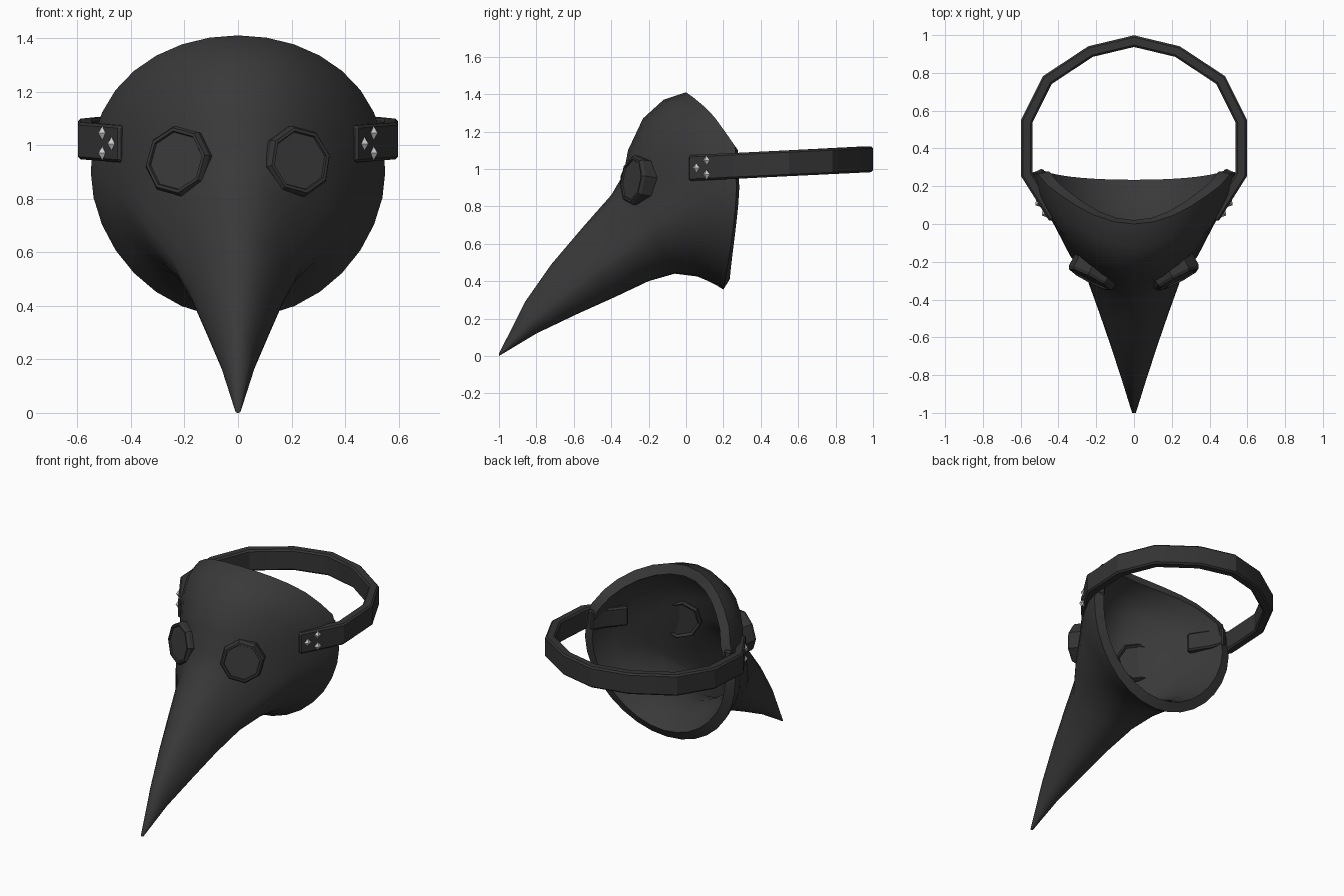
import bpy, bmesh, math
from mathutils import Vector, Matrix

if "Cube" in bpy.data.objects:
    bpy.data.objects.remove(bpy.data.objects["Cube"])


def material(name, rgb):
    m = bpy.data.materials.new(name)
    m.diffuse_color = (*rgb, 1)
    m.use_nodes = True
    m.node_tree.nodes["Principled BSDF"].inputs["Base Color"].default_value = m.diffuse_color
    return m


LEATHER = material("dark_leather", (0.041, 0.041, 0.041))
STRAP = material("strap_leather", (0.035, 0.035, 0.035))
METAL = material("pale_metal", (0.6, 0.6, 0.6))


def finish(name, bm, mat, mods=(), angle=35):
    """Turn a bmesh into a named object, apply modifiers and shade it."""
    me = bpy.data.meshes.new(name)
    bm.to_mesh(me)
    bm.free()
    me.materials.append(mat)
    ob = bpy.data.objects.new(name, me)
    bpy.context.collection.objects.link(ob)
    bpy.ops.object.select_all(action='DESELECT')
    ob.select_set(True)
    bpy.context.view_layer.objects.active = ob
    for kind, props in mods:
        if "vertex_group" in props:
            group = ob.vertex_groups.new(name=props["vertex_group"])
            for v in me.vertices:
                group.add([v.index], min(1, max(0.03, (v.co.y + 1) / 0.75)), 'REPLACE')
        mod = ob.modifiers.new(kind, kind)
        for k, val in props.items():
            setattr(mod, k, val)
        bpy.ops.object.modifier_apply(modifier=mod.name)
    bpy.ops.object.shade_smooth_by_angle(angle=math.radians(angle))
    return ob


# Mask shell: loft of rings, each (top y,z, side x,y,z, bottom y,z)
STATIONS = [
    (-1.00, 0.012, 0.010, -1.00, 0.006, -1.00, 0.00),
    (-0.86, 0.29, 0.066, -0.82, 0.19, -0.80, 0.12),
    (-0.72, 0.49, 0.125, -0.64, 0.33, -0.58, 0.225),
    (-0.55, 0.69, 0.180, -0.48, 0.46, -0.38, 0.315),
    (-0.40, 0.86, 0.245, -0.30, 0.58, -0.20, 0.40),
    (-0.335, 0.97, 0.340, -0.165, 0.70, -0.06, 0.44),
    (-0.31, 1.10, 0.420, -0.01, 0.80, 0.06, 0.425),
    (-0.23, 1.27, 0.480, 0.10, 0.86, 0.12, 0.40),
    (-0.12, 1.37, 0.530, 0.19, 0.89, 0.16, 0.38),
    (0.00, 1.41, 0.550, 0.27, 0.90, 0.20, 0.355),
]
UPPER_POWER = [1.5, 1.5, 1.5, 1.8, 2.2, 2.3, 2.0, 1.7, 2.0, 2.4]
HALF = 16
bm = bmesh.new()
rings = []
for i, (ty, tz, sx, sy, sz, by, bz) in enumerate(STATIONS):
    ring = []
    for k in range(2 * HALF):
        a = math.pi * k / HALF
        c, s = math.cos(a), math.sin(a)
        py, pz = (ty, tz) if c > 0 else (by, bz)
        y = sy + (py - sy) * abs(c) ** (UPPER_POWER[i] if c > 0 else 1.6)
        z = sz + (pz - sz) * abs(c) ** ((0.87 if i > 6 else 0.95) if c > 0 else 1.06)
        if i == len(STATIONS) - 1:          # small notch above each strap
            if 1.14 < z < 1.19:
                y -= 0.07
            elif 1.10 < z < 1.14:
                y += 0.02
        ring.append(bm.verts.new((sx * s, y, z)))
    rings.append(ring)
for r0, r1 in zip(rings, rings[1:]):
    for k in range(2 * HALF):
        n = (k + 1) % (2 * HALF)
        bm.faces.new((r0[k], r0[n], r1[n], r1[k]))
bm.faces.new(rings[0])
bmesh.ops.recalc_face_normals(bm, faces=bm.faces)
if sum(f.normal.x * f.calc_center_median().x for f in bm.faces) < 0:
    bmesh.ops.reverse_faces(bm, faces=bm.faces)
finish("mask_shell", bm, LEATHER,
       [('SOLIDIFY', dict(thickness=0.065, offset=-1, vertex_group="thickness"))], 50)


# Eyepieces: octagonal frame with a recessed lens, passing through the shell
def eyepiece(side):
    name = "left" if side < 0 else "right"
    normal = Vector((side * 0.46, -0.88, 0.13)).normalized()
    place = Matrix.Translation((side * 0.222, -0.272, 0.94)) @ \
        normal.to_track_quat('Z', 'Y').to_matrix().to_4x4()
    sides = 8
    profile = [(0.106, 0.012), (0.112, 0.026), (0.124, 0.026), (0.134, 0.010),
               (0.134, -0.085), (0.122, -0.10), (0.106, -0.085)]
    bm = bmesh.new()
    loops = [[bm.verts.new((r * math.cos(t), r * math.sin(t), h)) for r, h in profile]
             for t in (2 * math.pi * (j + 0.2) / sides for j in range(sides))]
    for j in range(sides):
        p, q = loops[j], loops[(j + 1) % sides]
        for k in range(len(profile)):
            n = (k + 1) % len(profile)
            bm.faces.new((p[k], q[k], q[n], p[n]))
    bmesh.ops.recalc_face_normals(bm, faces=bm.faces)
    bm.transform(place)
    finish(name + "_eye_frame", bm, STRAP, angle=25)
    bm = bmesh.new()
    bmesh.ops.create_cone(bm, cap_ends=True, segments=24, radius1=0.112, radius2=0.112, depth=0.105,
                          matrix=place @ Matrix.Translation((0, 0, -0.035)))
    finish(name + "_eye_lens", bm, LEATHER, angle=25)


# Straps: a rectangular section swept along a flat path
def sweep(name, path, height, thick, base=1.003, slope=0.05):
    pts = [Vector(p) for p in path]
    bm = bmesh.new()
    rows = []
    for i, p in enumerate(pts):
        d0 = (p - pts[max(i - 1, 0)]).normalized()
        d1 = (pts[min(i + 1, len(pts) - 1)] - p).normalized()
        d = (d0 + d1).normalized()
        n = Vector((d.y, -d.x)) * thick / 2 / max(0.5, d.dot(d0 if i else d1))
        zc = base + slope * p.y
        rows.append([bm.verts.new((p.x + n.x * u, p.y + n.y * u, zc + v * height / 2))
                     for u, v in ((1, 1), (1, -1), (-1, -1), (-1, 1))])
    for r, q in zip(rows, rows[1:]):
        for k in range(4):
            bm.faces.new((r[k], r[(k + 1) % 4], q[(k + 1) % 4], q[k]))
    bm.faces.new(rows[0])
    bm.faces.new(rows[-1])
    bmesh.ops.recalc_face_normals(bm, faces=bm.faces)
    finish(name, bm, STRAP, [('BEVEL', dict(width=0.01, segments=1, limit_method='ANGLE',
                                            angle_limit=math.radians(50)))], 25)


half_path = [(0.42, 0.027), (0.568, 0.262), (0.568, 0.543), (0.459, 0.762), (0.230, 0.913)]
sweep("head_strap", half_path + [(0, 0.968)] + [(-x, y) for x, y in reversed(half_path)],
      0.138, 0.06)

# Inner strap tabs and diamond rivets on both sides
for side in (-1, 1):
    name = "left" if side < 0 else "right"
    eyepiece(side)
    sweep(name + "_inner_tab", [(side * 0.375, 0.08), (side * 0.465, 0.20), (side * 0.505, 0.285)],
          0.125, 0.05, 1.01)
    along = Vector((side * 0.148, 0.235, 0)).normalized()
    out = Vector((side * 0.235, -0.148, 0)).normalized()
    bm = bmesh.new()
    for y, z in ((0.11, 1.045), (0.055, 1.005), (0.11, 0.97)):
        c = Vector((side * 0.42, 0.027, 0)) + along * ((y - 0.012) / along.y) + out * 0.0295
        c.z = z
        base = [bm.verts.new(c + e) for e in
                (along * 0.023, Vector((0, 0, 0.027)), -along * 0.023, Vector((0, 0, -0.027)))]
        tip = bm.verts.new(c + out * 0.018)
        for k in range(4):
            bm.faces.new((base[k], base[(k + 1) % 4], tip))
        bm.faces.new(base[::-1])
    bmesh.ops.recalc_face_normals(bm, faces=bm.faces)
    finish(name + "_rivets", bm, METAL, angle=10)
